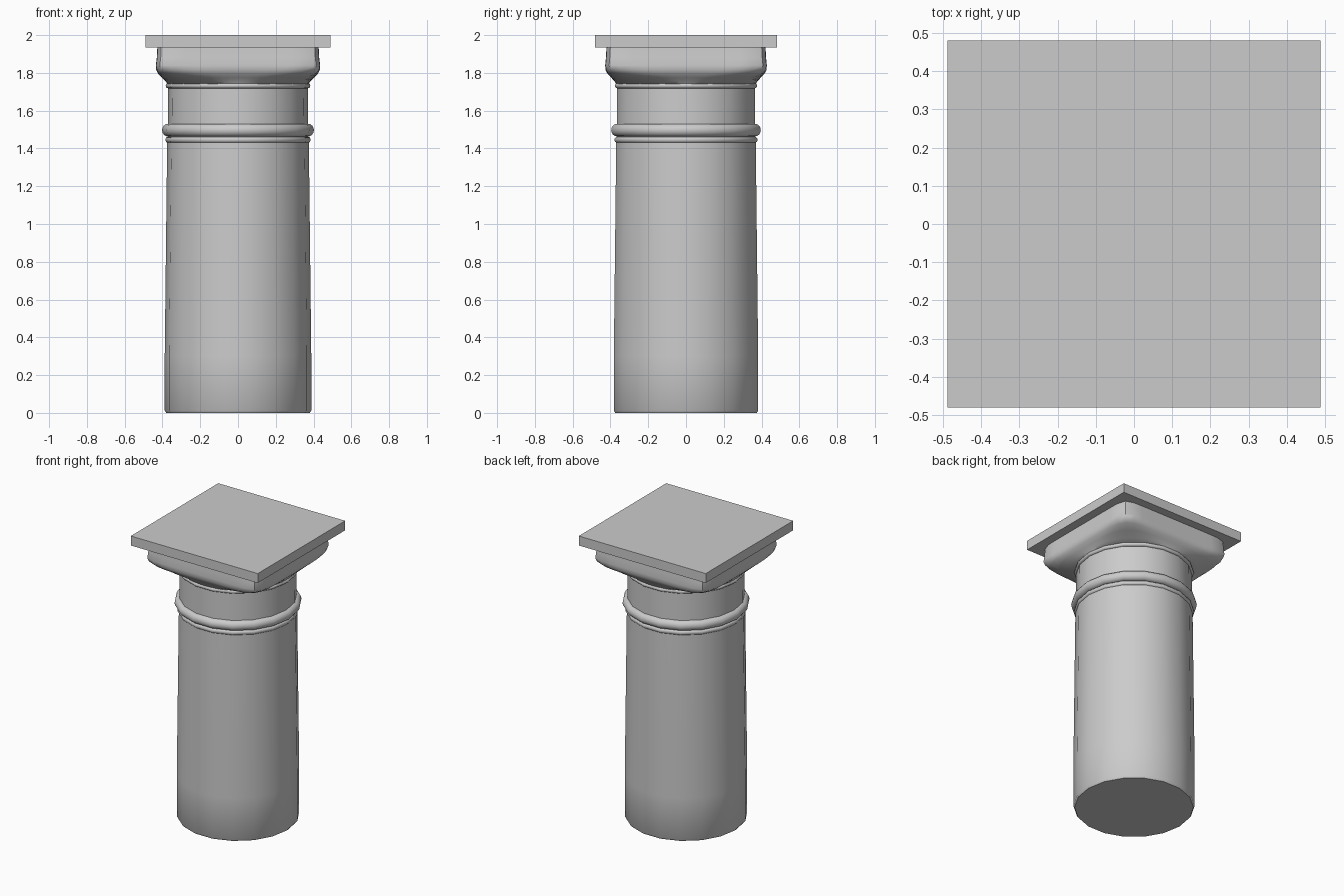
import bpy, bmesh, math

if "Cube" in bpy.data.objects:
    bpy.data.objects.remove(bpy.data.objects["Cube"])

SIDES = 18


def ring_point(angle, half_x, half_y, power):
    # superellipse: power 2 is a circle, higher powers approach a square
    c, s = math.cos(angle), math.sin(angle)
    k = (abs(c) ** power + abs(s) ** power) ** (-1 / power)
    return half_x * k * c, half_y * k * s


def loft(name, sections, count, smooth=True):
    # each section is (z, half_x, half_y, power)
    bm = bmesh.new()
    rings = []
    for z, hx, hy, p in sections:
        pts = [ring_point(math.tau * i / count, hx, hy, p) for i in range(count)]
        rings.append([bm.verts.new((x, y, z)) for x, y in pts])
    for a, b in zip(rings, rings[1:]):
        for i in range(count):
            j = (i + 1) % count
            bm.faces.new((a[i], a[j], b[j], b[i]))
    bm.faces.new(rings[0][::-1])
    bm.faces.new(rings[-1])
    mesh = bpy.data.meshes.new(name)
    bm.to_mesh(mesh)
    bm.free()
    obj = bpy.data.objects.new(name, mesh)
    bpy.context.collection.objects.link(obj)
    if smooth:
        bpy.ops.object.select_all(action='DESELECT')
        obj.select_set(True)
        bpy.context.view_layer.objects.active = obj
        bpy.ops.object.shade_smooth_by_angle(angle=math.radians(40))
    return obj


def turned(name, profile):
    return loft(name, [(z, r, r, 2) for r, z in profile], SIDES)


def half_round(name, z, half_height, inner, outer, steps=8):
    # rounded moulding with its outer edge bulging from the shaft
    prof = []
    for i in range(steps + 1):
        a = -math.pi / 2 + math.pi * i / steps
        prof.append((inner + (outer - inner) * math.cos(a),
                     z + half_height * math.sin(a)))
    return turned(name, prof)


# tapered shaft with a small bevel at the foot
turned("shaft", [(0.380, 0), (0.388, 0.012), (0.388, 0.3), (0.375, 1.44)])

# mouldings around the neck
half_round("lower_fillet", 1.446, 0.016, 0.370, 0.384)
half_round("collar_ring", 1.497, 0.034, 0.370, 0.402)
turned("neck", [(0.372, 1.44), (0.370, 1.73)])
half_round("upper_fillet", 1.732, 0.014, 0.368, 0.383)

# cushion that turns from the round neck into a square
loft("cushion", [
    (1.740, 0.372, 0.370, 2),
    (1.755, 0.383, 0.378, 2.5),
    (1.775, 0.403, 0.396, 4),
    (1.795, 0.423, 0.415, 7),
    (1.815, 0.433, 0.426, 11),
    (1.840, 0.435, 0.428, 14),
    (1.880, 0.430, 0.424, 14),
    (1.935, 0.427, 0.421, 14)], 64)

# square slab on top
bpy.ops.mesh.primitive_cube_add(size=1, location=(0, 0, 1.967))
slab = bpy.context.object
slab.name = "top_slab"
slab.scale = (0.978, 0.962, 0.066)
